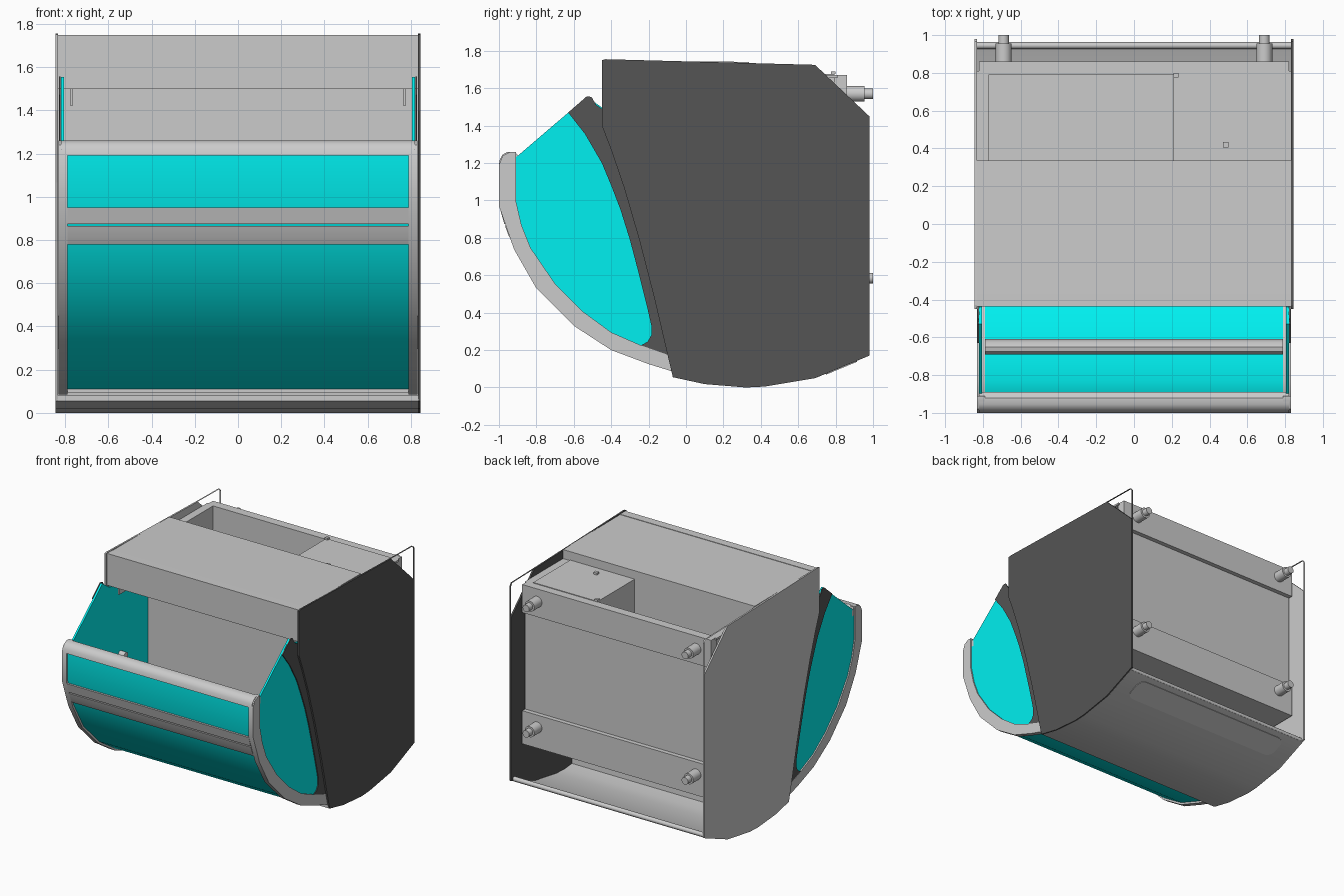
import bpy, bmesh, math
from mathutils import Matrix, Vector

if "Cube" in bpy.data.objects:
    bpy.data.objects.remove(bpy.data.objects["Cube"])


def material(name, r, g, b):
    m = bpy.data.materials.new(name)
    m.diffuse_color = (r, g, b, 1)
    m.use_nodes = True
    m.node_tree.nodes["Principled BSDF"].inputs["Base Color"].default_value = m.diffuse_color
    return m


TEAL = material("teal_paint", 0.0, 0.87, 0.87)
DARK = material("dark_grey_paint", 0.09, 0.09, 0.09)


def finish(name, bm, mat=None, smooth=False):
    bmesh.ops.recalc_face_normals(bm, faces=bm.faces)
    me = bpy.data.meshes.new(name)
    bm.to_mesh(me)
    bm.free()
    ob = bpy.data.objects.new(name, me)
    bpy.context.collection.objects.link(ob)
    if mat:
        me.materials.append(mat)
    if smooth:
        bpy.ops.object.select_all(action='DESELECT')
        ob.select_set(True)
        bpy.context.view_layer.objects.active = ob
        bpy.ops.object.shade_smooth_by_angle(angle=math.radians(35))
    return ob


def prism(name, pts, x0, x1, mat=None, smooth=False, caps=True):
    """(y, z) outline extruded along x; without caps it is an open strip."""
    bm = bmesh.new()
    a = [bm.verts.new((x0, y, z)) for y, z in pts]
    b = [bm.verts.new((x1, y, z)) for y, z in pts]
    if caps:
        bm.faces.new(a)
        bm.faces.new(b[::-1])
    n = len(pts)
    for i in range(n if caps else n - 1):
        j = (i + 1) % n
        bm.faces.new((a[i], a[j], b[j], b[i]))
    return finish(name, bm, mat, smooth)


def offset(pts, d):
    """Shift an open (y, z) path sideways by d with mitred corners."""
    p = [Vector(q) for q in pts]
    normals = [Vector((-(b - a).y, (b - a).x)).normalized() for a, b in zip(p, p[1:])]
    out = []
    for i, q in enumerate(p):
        n0, n1 = normals[max(i - 1, 0)], normals[min(i, len(normals) - 1)]
        m = (n0 + n1).normalized()
        out.append(tuple(q + m * d / m.dot(n0)))
    return out


def sheet(name, pts, x0, x1, thick=0.012, mat=None):
    """Open (y, z) path swept along x as bent sheet metal."""
    return prism(name, offset(pts, thick / 2) + offset(pts, -thick / 2)[::-1], x0, x1, mat, True)


def box(name, x0, x1, y0, y1, z0, z1, mat=None):
    return prism(name, [(y0, z0), (y1, z0), (y1, z1), (y0, z1)], x0, x1, mat)


def cylinder(name, r, length, centre, axis, sides=24):
    bm = bmesh.new()
    bmesh.ops.create_cone(bm, cap_ends=True, segments=sides, radius1=r, radius2=r, depth=length)
    rot = Matrix.Rotation(math.pi / 2, 4, axis)
    bmesh.ops.transform(bm, matrix=Matrix.Translation(centre) @ rot, verts=bm.verts)
    return finish(name, bm, None, True)


# Profiles (y, z)
bottom = [(-0.07, 0.055), (0.1, 0.018), (0.32, 0.0), (0.42, 0.005), (0.69, 0.05)]
panel = [(-0.45, 1.75), (-0.45, 1.40), (-0.4, 1.27), (-0.33, 1.065), (-0.25, 0.79),
         (-0.17, 0.48), (-0.1, 0.18)] + bottom + [(0.98, 0.17), (0.98, 1.45), (0.69, 1.725), (-0.43, 1.755)]
rim_out = [(-0.94, 1.26), (-0.98, 1.24), (-1, 1.19), (-1, 0.97), (-0.92, 0.74), (-0.8, 0.53),
           (-0.6, 0.33), (-0.4, 0.2), (-0.2, 0.125), (-0.07, 0.085)]
rim_in = [(-0.91, 1.26), (-0.91, 1.0), (-0.88, 0.87), (-0.83, 0.745), (-0.7, 0.555), (-0.55, 0.405),
          (-0.4, 0.295), (-0.24, 0.225), (-0.07, 0.165)]
shell_out = offset(rim_out[2:], 0.015)
gate_teal = rim_in[1:] + [(0.04, 0.2), (0.04, 1.49), (-0.44, 1.49), (-0.53, 1.555), (-0.91, 1.23)]
gate_dark = [(-0.63, 1.47), (-0.54, 1.355), (-0.45, 1.2), (-0.4, 1.08), (-0.35, 0.95), (-0.3, 0.79),
             (-0.25, 0.6), (-0.21, 0.44), (-0.185, 0.33), (-0.185, 0.28), (-0.205, 0.245), (-0.24, 0.225),
             (-0.07, 0.165), (0.0, 0.3), (-0.1, 0.75), (-0.2, 1.05), (-0.36, 1.4), (-0.45, 1.49),
             (-0.48, 1.51), (-0.505, 1.553), (-0.53, 1.557)]

# Mirrored side parts
for s, side in ((1, "right"), (-1, "left")):
    prism(side + "_side_panel", panel, s * 0.832, s * 0.845, DARK if s > 0 else None)
    prism(side + "_panel_corner_edge", [(0.69, 1.725), (0.965, 1.72), (0.98, 1.70), (0.98, 1.45)],
          s * 0.832, s * 0.845, DARK if s > 0 else None, caps=False)
    prism(side + "_bucket_rim", rim_out + rim_in[::-1], s * 0.79, s * 0.83, None, True)
    prism(side + "_bucket_side", gate_teal, s * 0.805, s * 0.82, TEAL)
    prism(side + "_bucket_arm_plate", gate_dark, s * 0.821, s * 0.829, DARK)
    cylinder(side + "_bucket_pivot", 0.025, 0.07, (s * 0.79, -0.31, 0.92), 'Y')
    box(side + "_cover_bracket", s * 0.765, s * 0.775, -0.38, -0.3, 1.42, 1.52)
    box(side + "_chamber_wall", s * 0.77, s * 0.782, 0.33, 0.81, 0.43, 1.67)
    box(side + "_chamber_flange", s * 0.775, s * 0.832, 0.33, 0.81, 1.655, 1.67)
    # Rear mounting pins
    for z, level in ((1.57, "upper"), (0.585, "lower")):
        cylinder(f"{side}_{level}_pin_base", 0.042, 0.1, (s * 0.69, 0.905, z), 'X')
        cylinder(f"{side}_{level}_pin_tip", 0.028, 0.06, (s * 0.69, 0.97, z), 'X')

# Double-walled bucket shell and reinforcing bars
prism("bucket_shell", shell_out + [(y, z) for y, z in rim_in[1:]][::-1] + [(-0.91, 1.19)], -0.79, 0.79, TEAL, True)
prism("bucket_top_bar", [(-0.89, 1.19), (-0.89, 1.235), (-0.92, 1.26), (-0.955, 1.26), (-0.98, 1.245),
                         (-0.995, 1.22), (-1.0, 1.19)], -0.82, 0.82, None, True)
prism("bucket_middle_bar_upper", [(-0.93, 0.95), (-0.993, 0.95), (-0.972, 0.875), (-0.93, 0.875)], -0.79, 0.79)
prism("bucket_middle_bar_lower", [(-0.9, 0.865), (-0.968, 0.865), (-0.95, 0.815), (-0.93, 0.78), (-0.87, 0.78)],
      -0.79, 0.79, None, True)
prism("bucket_inner_bar", [(-0.69, 0.52), (-0.69, 0.58), (-0.675, 0.605), (-0.65, 0.61), (-0.625, 0.59),
                           (-0.61, 0.55), (-0.61, 0.44)], -0.79, 0.79, None, True)
box("bucket_bottom_lip", -0.79, 0.79, -0.1, -0.06, 0.095, 0.115)

# Curved floor with its oblong pad
sheet("floor", [(y, z + 0.006) for y, z in bottom + [(0.955, 0.16)]], -0.833, 0.833)
box("floor_front_lip", -0.835, 0.835, -0.072, -0.05, 0.056, 0.08)
cylinder("floor_rear_rail", 0.018, 1.66, (0, 0.945, 0.175), 'Y', 12)
bm = bmesh.new()
ring = []
for cx, cy, a0 in ((0.64, 0.03, 0), (-0.64, 0.03, 90), (-0.64, -0.03, 180), (0.64, -0.03, 270)):
    for k in range(6):
        a = math.radians(a0 + 18 * k)
        ring.append(bm.verts.new((cx + 0.06 * math.cos(a), cy + 0.06 * math.sin(a), 0)))
face = bm.faces.new(ring)
ext = bmesh.ops.extrude_face_region(bm, geom=[face])
bmesh.ops.translate(bm, vec=(0, 0, -0.008), verts=[v for v in ext["geom"] if isinstance(v, bmesh.types.BMVert)])
pad = finish("floor_pad", bm)
pad.matrix_world = Matrix.Translation((0, 0.83, 0.111)) @ Matrix.Rotation(math.atan2(0.11, 0.265), 4, 'X')

# Top cover and inner walls
sheet("top_cover", [(-0.37, 1.505), (-0.43, 1.505), (-0.43, 1.74), (0.33, 1.735), (0.33, 0.43)], -0.832, 0.832)
box("cover_front_rail", -0.832, 0.832, -0.436, -0.37, 1.735, 1.749)
sheet("inner_wall", [(0.04, 1.735), (0.04, 0.45), (0.2, 0.3), (0.22, 0.02)], -0.832, 0.832)

# Rear chamber with open bay and tank
box("chamber_floor", -0.82, 0.82, 0.33, 0.82, 0.42, 0.44)
box("rear_plate", -0.82, 0.82, 0.79, 0.825, 0.42, 1.67)
box("tank", 0.21, 0.77, 0.335, 0.795, 0.44, 1.675)
box("tank_cap", 0.47, 0.5, 0.405, 0.435, 1.675, 1.69)
box("tank_latch", 0.21, 0.235, 0.775, 0.8, 1.675, 1.69)
box("rear_upper_beam", -0.82, 0.82, 0.81, 0.86, 1.45, 1.67)
box("rear_lower_beam", -0.82, 0.82, 0.81, 0.86, 0.42, 0.68)
